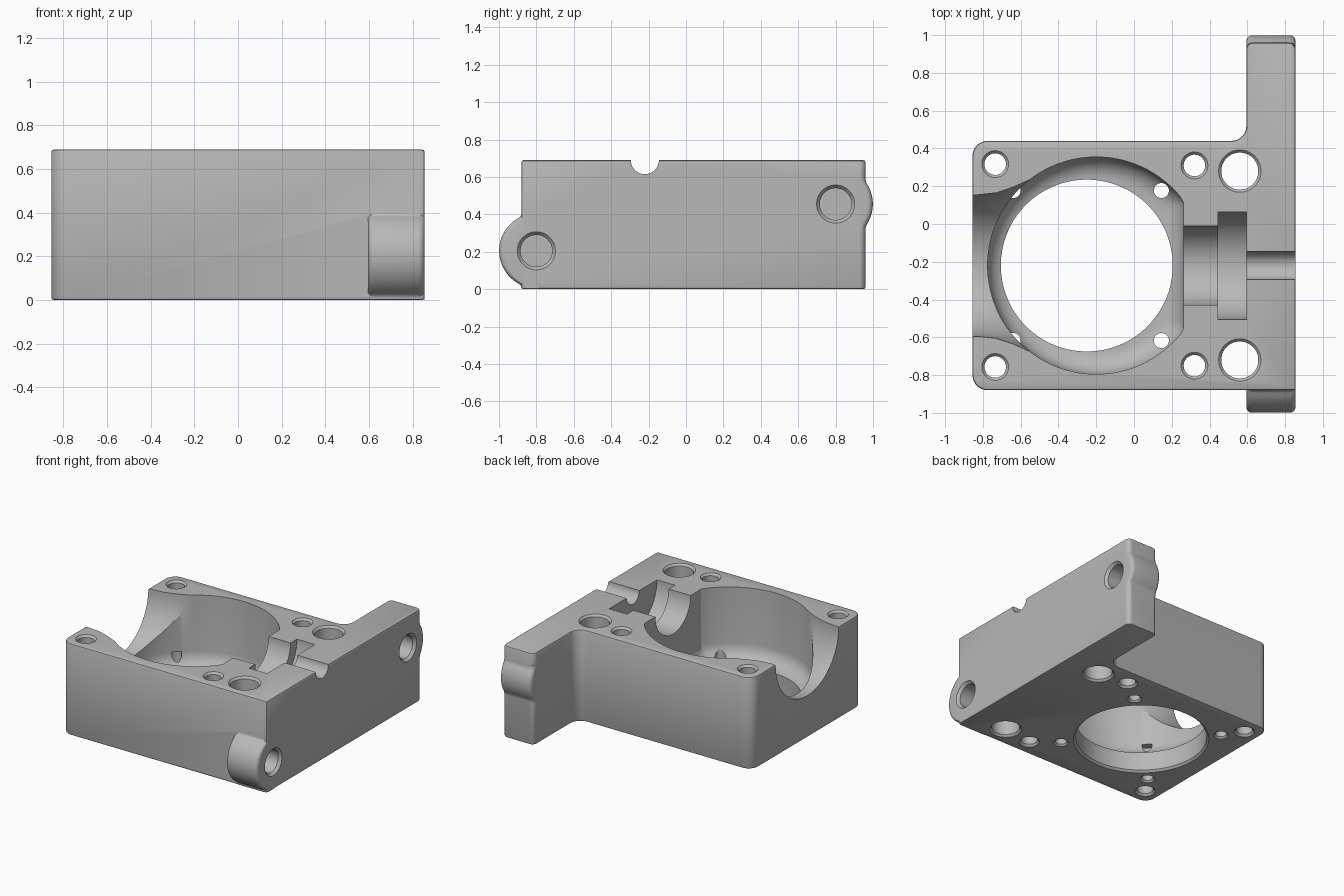
import bpy, bmesh, math
from mathutils import Vector

if "Cube" in bpy.data.objects:
    bpy.data.objects.remove(bpy.data.objects["Cube"])

TOP, MID, RIGHT = 0.69, -0.22, 0.855

metal = bpy.data.materials.new("plain grey")
metal.use_nodes = True
grey = (0.48, 0.48, 0.48, 1)
metal.diffuse_color = grey
bsdf = next(n for n in metal.node_tree.nodes if n.type == 'BSDF_PRINCIPLED')
bsdf.inputs["Base Color"].default_value = grey


def solid(name, rings):
    """Closed solid skinned through equal-length rings of points."""
    bm = bmesh.new()
    loops = [[bm.verts.new(p) for p in ring] for ring in rings]
    for a, b in zip(loops, loops[1:]):
        for i in range(len(a)):
            j = (i + 1) % len(a)
            bm.faces.new((a[i], a[j], b[j], b[i]))
    bm.faces.new(loops[0])
    bm.faces.new(loops[-1])
    bmesh.ops.recalc_face_normals(bm, faces=bm.faces)
    mesh = bpy.data.meshes.new(name)
    bm.to_mesh(mesh)
    bm.free()
    mesh.materials.append(metal)
    ob = bpy.data.objects.new(name, mesh)
    bpy.context.collection.objects.link(ob)
    return ob


def turned(name, profile, a, b, along_x=False, n=48):
    """Solid of revolution: profile of (radius, position), axis through a, b."""
    rings = []
    for r, t in profile:
        ring = []
        for i in range(n):
            ang = math.tau * (i + 0.5) / n
            p, q = a + r * math.cos(ang), b + r * math.sin(ang)
            ring.append((t, p, q) if along_x else (p, q, t))
        rings.append(ring)
    return solid(name, rings)


def apply(ob, mod):
    bpy.context.view_layer.objects.active = ob
    bpy.ops.object.modifier_apply(modifier=mod.name)


def combine(ob, other, operation='DIFFERENCE'):
    mod = ob.modifiers.new("combine", 'BOOLEAN')
    mod.operation, mod.solver, mod.object = operation, 'EXACT', other
    apply(ob, mod)
    bpy.data.objects.remove(other)


def rounded(corners, steps=8):
    """Outline of right-angled corners (x, y, radius)."""
    pts = []
    for i, (x, y, r) in enumerate(corners):
        p = Vector((x, y))
        if r == 0:
            pts.append(p)
            continue
        before = Vector(corners[i - 1][:2])
        after = Vector(corners[(i + 1) % len(corners)][:2])
        a = p + (before - p).normalized() * r
        b = p + (after - p).normalized() * r
        c = a + b - p
        for k in range(steps + 1):
            t = math.pi / 2 * k / steps
            pts.append(c + (a - c) * math.cos(t) + (b - c) * math.sin(t))
    return pts


# Main block with its side flange
outline = rounded([(-RIGHT, -0.88, 0.08), (RIGHT, -0.88, 0), (RIGHT, 0.96, 0.035),
                   (0.595, 0.96, 0.035), (0.595, 0.44, 0.08), (-RIGHT, 0.44, 0.08)])
housing = solid("housing_block", [[(p.x, p.y, z) for p in outline] for z in (0, TOP)])
bevel = housing.modifiers.new("edge", 'BEVEL')
bevel.width, bevel.segments = 0.012, 2
bevel.limit_method, bevel.angle_limit = 'ANGLE', math.radians(50)
apply(housing, bevel)


# Rounded bosses blended into the ends of the flange
def boss(name, side, z, face, fillet, radius=0.2, edge=0.03):
    u, v = face + fillet, math.sqrt((radius + fillet) ** 2 - (face + fillet) ** 2)
    tangent = math.atan2(v, u)
    half = [(face - 0.06, v)]
    for k in range(9):
        t = math.pi + tangent * k / 8
        half.append((u + fillet * math.cos(t), v + fillet * math.sin(t)))
    for k in range(1, 13):
        t = tangent * (1 - k / 12)
        half.append((radius * math.cos(t), radius * math.sin(t)))
    profile = half + [(p, -q) for p, q in reversed(half[:-1])]
    stations = []
    for k in range(6):
        t = math.pi / 2 * k / 5
        stations.append((edge * (1 - math.sin(t)), edge * (1 - math.cos(t))))
    ends = [(0.595 + x, o) for o, x in stations]
    ends += [(RIGHT - x, o) for o, x in reversed(stations)]
    return solid(name, [[(x, side * (0.8 + p - o - 0.001), z + q) for p, q in profile]
                        for x, o in ends])


for name, side, z, face, fillet in (("front_boss", -1, 0.205, 0.08, 0.03),
                                    ("back_boss", 1, 0.455, 0.16, 0.07)):
    combine(housing, boss(name, side, z, face, fillet), 'UNION')
    # Blind port with a chamfered mouth
    combine(housing, turned("port", [(0.085, 0.68), (0.085, 0.835), (0.102, RIGHT),
                                     (0.102, 0.9)], side * 0.8, z, True))

# Main chamber: round, flattened toward the flange, with a coved floor
cove, floor, n = 0.12, 0.15, 96
levels = [(0.8, 0), (floor + cove, 0)]
for k in range(1, 9):
    t = math.pi / 2 * k / 8
    levels.append((floor + cove * (1 - math.sin(t)), cove * (1 - math.cos(t))))
rings = []
for z, inset in levels:
    ring = []
    for i in range(n):
        ang = math.tau * (i + 0.5) / n
        r = 0.575 - inset
        ring.append((min(-0.2 + r * math.cos(ang), 0.262 - inset),
                     MID + r * math.sin(ang), z))
    rings.append(ring)
combine(housing, solid("chamber", rings))

# Flared mouth through the side wall
mouth = [(0.375, -1), (0.375, -0.82), (0.385, -0.73), (0.415, -0.64),
         (0.46, -0.54), (0.52, -0.43), (0.52, -0.25)]
combine(housing, turned("mouth", mouth, MID, TOP, True, 96))

# Bore through the floor
combine(housing, turned("floor_bore", [(0.47, -0.1), (0.47, 0), (0.455, 0.015),
                                       (0.455, 0.3)], -0.25, MID, n=96))

# Stepped shaft seat and groove toward the flange
for name, r, x0, x1 in (("shaft_seat", 0.21, 0, 0.46),
                        ("collar_seat", 0.285, 0.445, 0.595),
                        ("shaft_groove", 0.075, 0.58, 0.9)):
    combine(housing, turned(name, [(r, x0), (r, x1)], MID, TOP, True, 64))

# Vertical through holes in mirrored pairs
for x, offset, r in ((-0.735, 0.537, 0.057), (0.32, 0.53, 0.057), (0.56, 0.5, 0.098)):
    for side in (-1, 1):
        wide = r + 0.014
        combine(housing, turned("through_hole", [
            (wide, -0.1), (wide, 0), (r, 0.015), (r, TOP - 0.015),
            (wide, TOP), (wide, 0.8)], x, MID + side * offset))

# Small drain holes around the floor
for x in (-0.64, 0.145):
    for side in (-1, 1):
        combine(housing, turned("drain_hole", [(0.052, -0.1), (0.052, 0), (0.04, 0.012),
                                               (0.04, 0.27)], x, MID + side * 0.397, n=24))

bpy.ops.object.select_all(action='DESELECT')
housing.select_set(True)
bpy.context.view_layer.objects.active = housing
bpy.ops.object.shade_smooth_by_angle(angle=math.radians(25))
